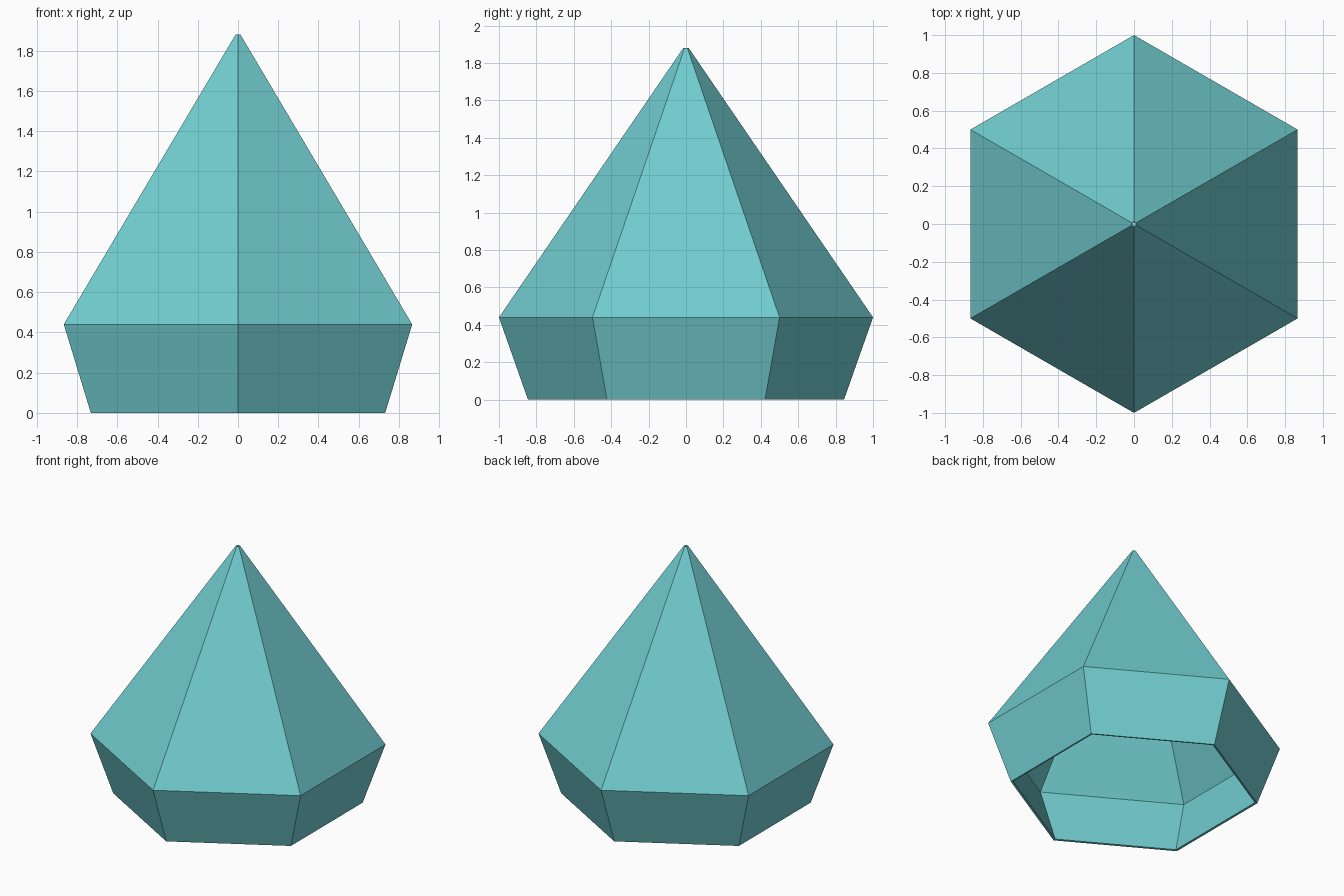
import bpy
import bmesh
from math import cos, sin, tau

cube = bpy.data.objects.get("Cube")
if cube:
    bpy.data.objects.remove(cube, do_unlink=True)

# Single flat colour
teal = bpy.data.materials.new("teal")
teal.use_nodes = True
colour = (0.165, 0.61, 0.63, 1)
teal.diffuse_color = colour
teal.node_tree.nodes["Principled BSDF"].inputs["Base Color"].default_value = colour

SIDES = 6


def lathe(name, profile, material):
    """Turn a closed (radius, z) loop into a faceted, thin-walled body."""
    bm = bmesh.new()
    rings = []
    for radius, z in profile:
        angles = [tau * (i / SIDES + 0.25) for i in range(SIDES)]
        rings.append([bm.verts.new((radius * cos(a), radius * sin(a), z)) for a in angles])
    for k, ring in enumerate(rings):
        nxt = rings[(k + 1) % len(rings)]
        for i in range(SIDES):
            j = (i + 1) % SIDES
            bm.faces.new((ring[i], ring[j], nxt[j], nxt[i]))
    bmesh.ops.recalc_face_normals(bm, faces=bm.faces)
    mesh = bpy.data.meshes.new(name)
    bm.to_mesh(mesh)
    bm.free()
    mesh.materials.append(material)
    obj = bpy.data.objects.new(name, mesh)
    bpy.context.collection.objects.link(obj)
    return obj


# Hollow crystal: outer skirt and spire, then back down the inner wall
outer = [(0.845, 0), (1, 0.44), (0.0145, 1.88)]
inner = [(0.006, 1.877), (0.983, 0.438), (0.828, 0.003)]
lathe("crystal_shell", outer + inner, teal)
